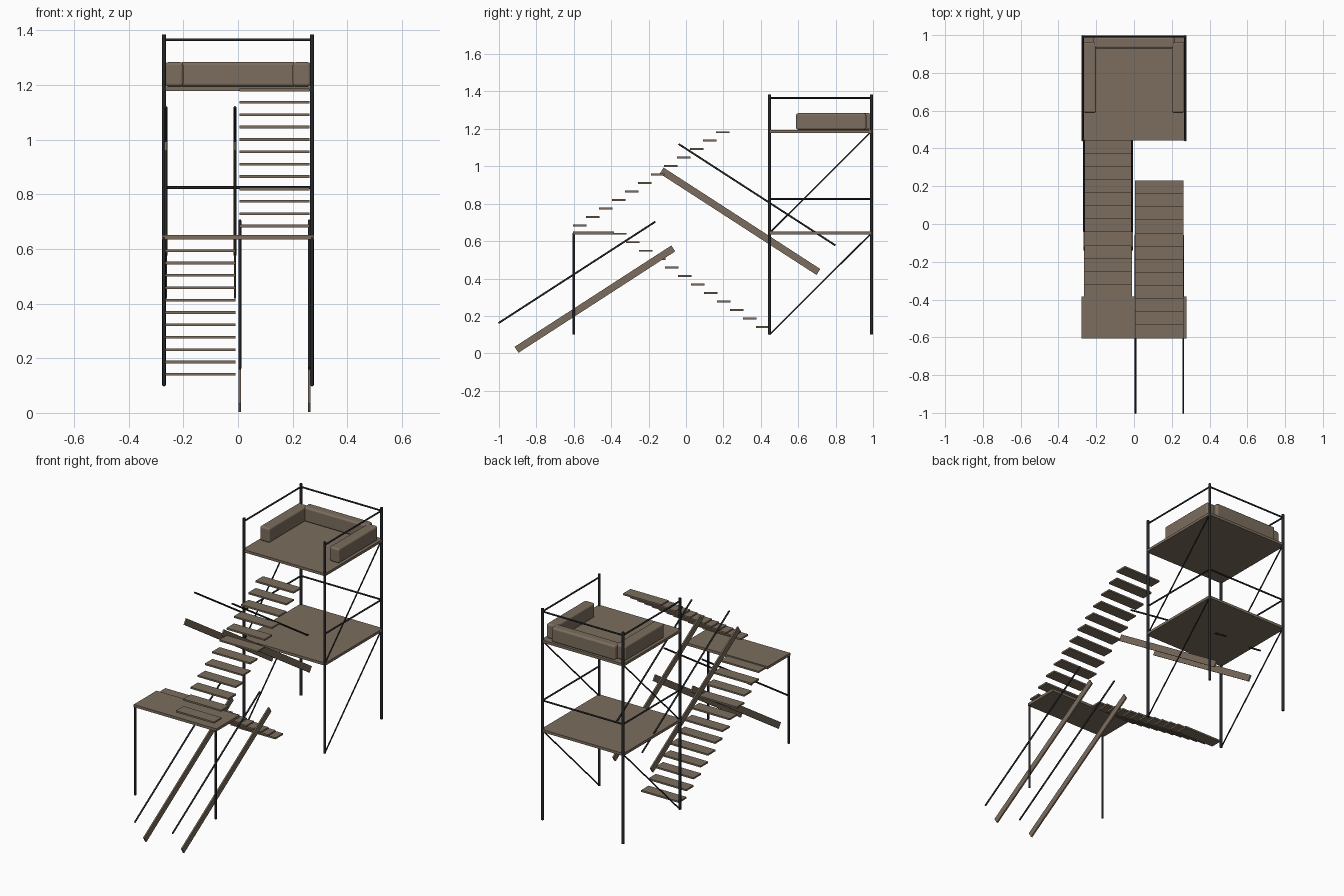
import bpy, bmesh
from mathutils import Vector, Matrix

if "Cube" in bpy.data.objects:
    bpy.data.objects.remove(bpy.data.objects["Cube"], do_unlink=True)


def material(name, rgb):
    m = bpy.data.materials.new(name)
    m.use_nodes = True
    m.diffuse_color = (*rgb, 1)
    m.node_tree.nodes["Principled BSDF"].inputs["Base Color"].default_value = (*rgb, 1)
    return m


WOOD = material("warm brown", (0.2, 0.155, 0.112))
METAL = material("dark metal", (0.018, 0.02, 0.023))


def finish(name, bm, mat):
    me = bpy.data.meshes.new(name)
    bm.to_mesh(me)
    bm.free()
    me.materials.append(mat)
    ob = bpy.data.objects.new(name, me)
    bpy.context.collection.objects.link(ob)
    return ob


def box(name, lo, hi, round_edge=0):
    """Box between two corners, optionally with rounded edges."""
    lo, hi = Vector(lo), Vector(hi)
    bm = bmesh.new()
    bmesh.ops.create_cube(bm, size=1)
    bmesh.ops.scale(bm, vec=hi - lo, verts=bm.verts)
    bmesh.ops.translate(bm, vec=(lo + hi) / 2, verts=bm.verts)
    ob = finish(name, bm, WOOD)
    if round_edge:
        mod = ob.modifiers.new("rounded edges", 'BEVEL')
        mod.width = round_edge
        mod.segments = 3
        for p in ob.data.polygons:
            p.use_smooth = True
        mod.harden_normals = True
    return ob


def tube(name, a, b, radius):
    """Round bar between two points."""
    a, b = Vector(a), Vector(b)
    rot = (b - a).to_track_quat('Z', 'Y').to_matrix().to_4x4()
    bm = bmesh.new()
    bmesh.ops.create_cone(bm, cap_ends=True, segments=12, radius1=radius, radius2=radius,
                          depth=(b - a).length, matrix=Matrix.Translation((a + b) / 2) @ rot)
    for f in bm.faces:
        f.smooth = len(f.verts) == 4
    return finish(name, bm, METAL)


def plank(name, a, b, width, height):
    """Sloping board in a plane of constant x."""
    a, b = Vector(a), Vector(b)
    along = (b - a).normalized()
    side = Vector((1, 0, 0))
    up = side.cross(along)
    rot = Matrix((side, along, up)).transposed().to_4x4()
    bm = bmesh.new()
    bmesh.ops.create_cube(bm, size=1)
    bmesh.ops.scale(bm, vec=(width, (b - a).length, height), verts=bm.verts)
    bmesh.ops.transform(bm, matrix=Matrix.Translation((a + b) / 2) @ rot, verts=bm.verts)
    return finish(name, bm, WOOD)


# Tower posts, decks, rails and braces
PX, Y0, Y1 = 0.271, 0.446, 0.992
BASE, MID, TOP = 0.1, 0.643, 1.187
for label, z in (("middle", MID), ("top", TOP)):
    box(label + "_deck", (-0.278, 0.441, z - 0.008), (0.278, 0.997, z + 0.008))
for label, z in (("middle", 0.825), ("top", 1.366)):
    tube(label + "_back_rail", (-PX, Y1, z), (PX, Y1, z), 0.005)
for side, s in (("left", 1), ("right", -1)):
    x = s * PX
    for label, y in (("front", Y0), ("back", Y1)):
        tube(f"{label}_{side}_post", (x, y, BASE), (x, y, 1.385), 0.008)
    for label, z in (("middle", 0.825), ("top", 1.366)):
        tube(f"{label}_{side}_rail", (x, Y0, z), (x, Y1, z), 0.005)
    tube(f"lower_{side}_brace", (x, Y0, BASE), (x, Y1, MID), 0.004)
    tube(f"upper_{side}_brace", (x, Y0, MID), (x, Y1, TOP), 0.004)
    # Landing posts
    tube(f"landing_{side}_post", (x, -0.6, BASE), (x, -0.6, MID), 0.006)

# Landing
box("landing_deck", (-0.278, -0.605, MID - 0.008), (0.278, -0.385, MID + 0.008))

# Seat cushions on the top deck
SEAT, SEAT_TOP = TOP + 0.008, 1.284
box("back_cushion", (-0.215, 0.93, SEAT), (0.215, 0.99, SEAT_TOP), 0.012)
box("left_cushion", (0.2, 0.588, SEAT), (0.267, 0.964, SEAT_TOP), 0.012)
box("right_cushion", (-0.267, 0.588, SEAT), (-0.2, 0.964, SEAT_TOP), 0.012)

# Two flights of floating treads
RUN, RISE, STEPS = 0.0695, 0.0453, 12


def flight(name, x0, x1, y, z, direction):
    for i in range(STEPS):
        yi, zi = y + direction * i * RUN, z + i * RISE
        box(f"{name}_tread_{i + 1}", (x0, yi - 0.036, zi - 0.005), (x1, yi + 0.036, zi + 0.005))


flight("lower", -0.265, -0.01, 0.41, 0.141, -1)
flight("upper", 0.006, 0.262, -0.569, 0.684, 1)


# Stringers and handrails beside each flight
def sloped_pair(name, xs, board, rail, direction):
    half = Vector((0, 0.419, 0.271 * direction))
    for side, x in zip(("right", "left"), xs):
        b, r = Vector((x, *board)), Vector((x, *rail))
        plank(f"{name}_{side}_stringer", b - half, b + half, 0.009, 0.038)
        tube(f"{name}_{side}_handrail", r - half, r + half, 0.005)


sloped_pair("lower", (-0.264, -0.011), (0.289, 0.706), (0.38, 0.848), -1)
sloped_pair("upper", (0.007, 0.261), (-0.487, 0.29), (-0.583, 0.433), 1)
